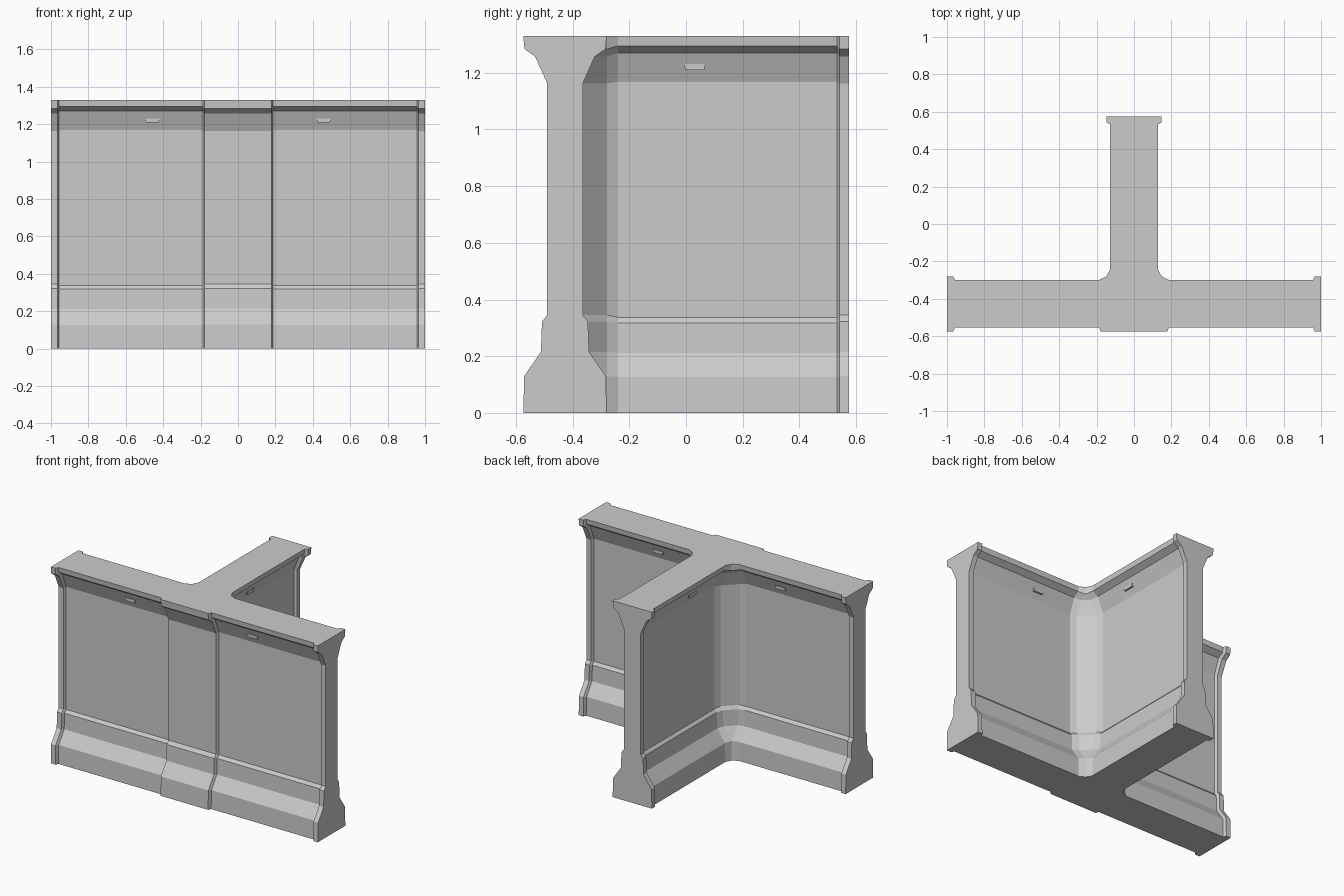
import bpy, bmesh
from mathutils import Matrix

if "Cube" in bpy.data.objects:
    bpy.data.objects.remove(bpy.data.objects["Cube"])

YC = -0.427  # centre line of the long wall

# Wall profiles (half thickness, height): raised rib and recessed panel
RIB = [(.147, 0), (.144, .13), (.085, .215), (.081, .322), (.063, .345),
       (.063, 1.163), (.105, 1.257), (.143, 1.284), (.147, 1.33)]
PANEL = [(.127, 0), (.124, .127), (.066, .211), (.062, .318), (.045, .337),
         (.045, 1.168), (.085, 1.27), (.123, 1.295), (.127, 1.33)]


def plan(p, r, zp, zr):
    """Right half of the T plan at one profile level, then its mirror."""
    half = [(.178, -r, zr), (.187, -p, zp), (.957, -p, zp), (.966, -r, zr), (1, -r, zr),
            (1, r, zr), (.966, r, zr), (.957, p, zp), (.187, p, zp),
            (.148, r, zr), (r, .148, zr),
            (p, .187, zp), (p, .96, zp), (r, .969, zr), (r, 1.002, zr)]
    return half + [(-x, y, z) for x, y, z in reversed(half)]


def make_object(name, bm):
    bmesh.ops.recalc_face_normals(bm, faces=bm.faces[:])
    me = bpy.data.meshes.new(name)
    bm.to_mesh(me)
    bm.free()
    ob = bpy.data.objects.new(name, me)
    ob.location.y = YC
    bpy.context.collection.objects.link(ob)
    return ob


# T-shaped wall lofted through all profile levels
bm = bmesh.new()
rings = [[bm.verts.new(c) for c in plan(p, r, zp, zr)]
         for (r, zr), (p, zp) in zip(RIB, PANEL)]
n = len(rings[0])
for lo, hi in zip(rings, rings[1:]):
    for i in range(n):
        j = (i + 1) % n
        bm.faces.new((lo[i], lo[j], hi[j], hi[i]))
bm.faces.new(rings[0])
bm.faces.new(rings[-1])
make_object("t_junction_wall", bm)


# Small wall fixtures under the top trim, two per wall arm
def fixture(name, u, side, turn):
    b = bmesh.new()
    bmesh.ops.create_cube(b, size=1)
    for v in b.verts:
        w = .038 if v.co.z > 0 else .034
        v.co = (u + (w if v.co.x > 0 else -w),
                side * (.074 if v.co.y > 0 else .05),
                1.231 if v.co.z > 0 else 1.21)
    if turn:
        b.transform(Matrix(((0, 1, 0, 0), (1, 0, 0, 0), (0, 0, 1, 0), (0, 0, 0, 1))))
    make_object(name, b)


for side in (-1, 1):
    fixture("fixture_right_arm", .458, side, False)
    fixture("fixture_left_arm", -.458, side, False)
    fixture("fixture_stem", .458, side, True)
